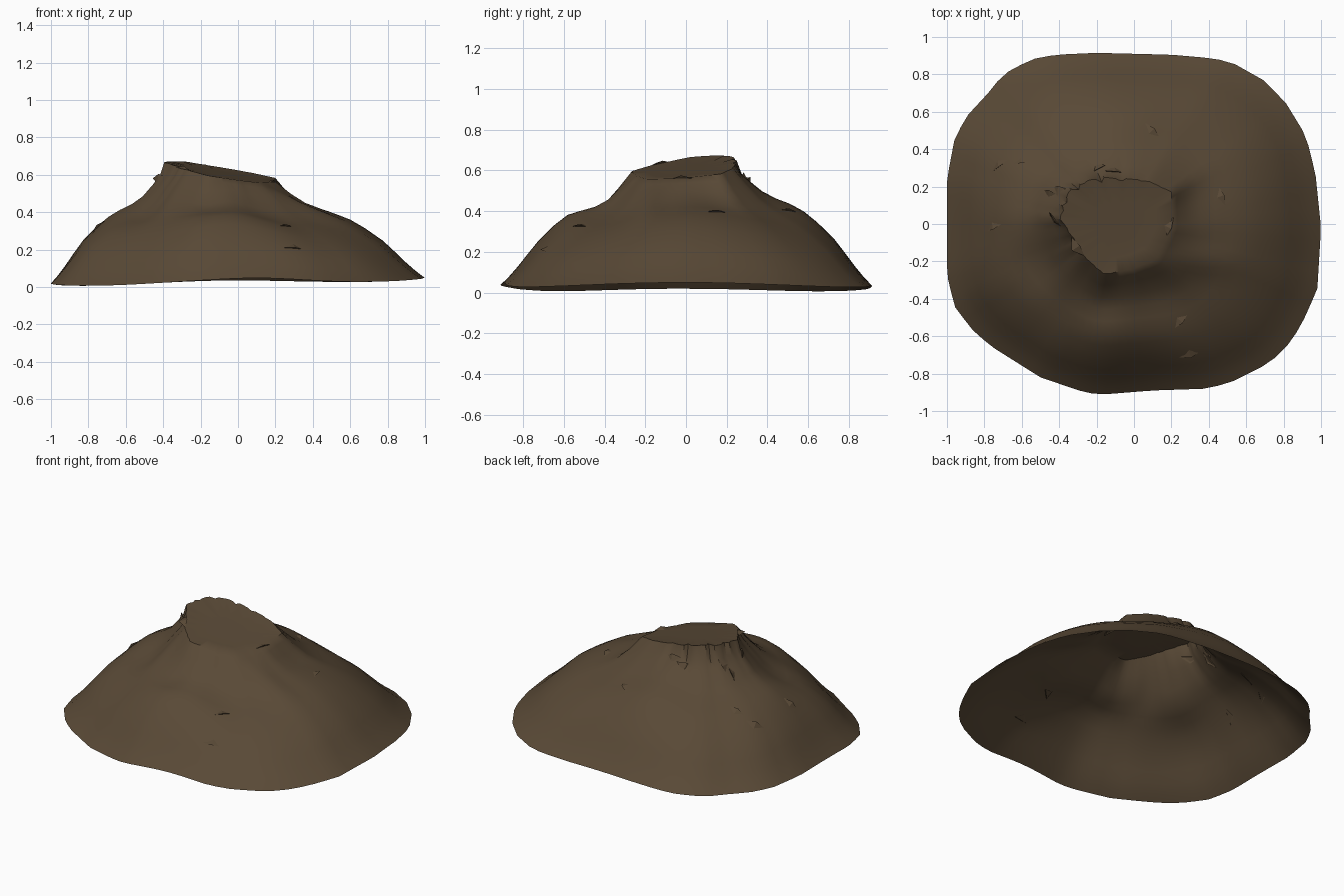
import bpy, bmesh, math, random
from mathutils import Vector

if "Cube" in bpy.data.objects:
    bpy.data.objects.remove(bpy.data.objects["Cube"])

random.seed(4)
C = Vector((-0.08, 0.0))          # centre of the flat summit
SEG = 80

earth = bpy.data.materials.new("brown earth")
earth.diffuse_color = (0.100, 0.067, 0.037, 1)
earth.use_nodes = True
earth.node_tree.nodes["Principled BSDF"].inputs["Base Color"].default_value = earth.diffuse_color

# Foot outline and summit rim, as seen from above
FOOT = [(1, -.02), (.97, .27), (.92, .47), (.81, .65), (.69, .77), (.53, .86), (.43, .885),
        (.2, .905), (-.2, .915), (-.42, .905), (-.55, .88), (-.7, .8), (-.78, .7), (-.9, .57),
        (-.96, .45), (-1, .24), (-1, -.27), (-.96, -.44), (-.87, -.56), (-.77, -.65), (-.5, -.82),
        (-.25, -.905), (-.15, -.91), (.1, -.89), (.4, -.88), (.53, -.84), (.73, -.74),
        (.82, -.65), (.89, -.55), (.98, -.35)]
RIM = [(.2, -.02), (.2, .17), (.08, .23), (-.1, .24), (-.27, .23), (-.36, .14), (-.385, .02),
       (-.32, -.09), (-.26, -.18), (-.16, -.27), (0, -.24), (.12, -.19)]
# Slope profile: share of the way down, share of the height
SLOPE = [(0, 1), (.04, .955), (.1, .89), (.2, .79), (.3, .72), (.4, .665), (.5, .605), (.6, .515),
         (.72, .385), (.8, .27), (.87, .165), (.94, .07), (1, 0)]


def hit(outline, a):
    """Point where a ray from C at angle a crosses the outline."""
    d = Vector((math.cos(a), math.sin(a)))
    for i in range(len(outline)):
        p = Vector(outline[i]) - C
        e = Vector(outline[(i + 1) % len(outline)]) - C - p
        den = d.x * e.y - d.y * e.x
        if abs(den) < 1e-9:
            continue
        t = (p.x * e.y - p.y * e.x) / den
        u = (p.x * d.y - p.y * d.x) / den
        if t > 0 and -1e-6 <= u <= 1.000001:
            return C + d * t
    return C


def summit(p):
    """Summit plane, highest at the back left."""
    return min(.672, .66 - .17 * (p.x + .3) + .11 * (p.y - .1))


def bump(p, x, y, rx, ry, h):
    return h * math.exp(-((p.x - x) / rx) ** 2 - ((p.y - y) / ry) ** 2)


def relief(p):
    """Spurs and gullies on the flanks."""
    return (bump(p, .33, -.2, .2, .07, .03) + bump(p, .3, .12, .08, .13, -.025)
            + bump(p, -.16, -.42, .1, .1, -.03) + bump(p, -.36, -.3, .06, .12, .02)
            + bump(p, -.52, -.2, .16, .14, -.04) + bump(p, -.65, .05, .22, .25, -.035)
            + bump(p, .1, -.38, .12, .09, -.015) + bump(p, 0, -.6, .3, .1, .015))


def cliff(a):
    """How steep the broken back left side is, 0 to 1."""
    return max(0, math.cos((a - math.radians(140)) * 1.1)) if 1.0 < a < 3.9 else 0


# Mound: open shell of rings, summit to foot
bm = bmesh.new()
rings = []
angles = [2 * math.pi * i / SEG for i in range(SEG)]
for f in (.35, .7):
    ring = []
    for a in angles:
        p = C.lerp(hit(RIM, a), f)
        ring.append(bm.verts.new((p.x, p.y, summit(p) - .006)))
    rings.append(ring)
jag = [random.uniform(-1, 1) for _ in angles]
for s, h in SLOPE:
    ring = []
    for i, a in enumerate(angles):
        rim, foot = hit(RIM, a), hit(FOOT, a)
        p = rim.lerp(foot, s)
        corner = math.sin(2 * a) ** 2
        base = .036 + .014 * foot.x - .018 * corner
        base += bump(foot, .15, -.9, .3, .3, .014)
        top = summit(rim)
        z = base + (top - base) * (h - .095 * corner * math.sin(math.pi * s))
        k = cliff(a)
        if 0 < s < .4:
            z -= .05 * k * (1 - s / .4)
        if s < .25:                       # ragged cracks down the cliff
            p = p + (p - C).normalized() * jag[i] * .016 * (k + .15) * (1 - s / .25)
        z += relief(p) * min(1, s * 8)
        ring.append(bm.verts.new((p.x, p.y, max(0.005, z))))
    rings.append(ring)

cv = bm.verts.new((C.x, C.y, summit(C) - .006))
for i in range(SEG):
    j = (i + 1) % SEG
    bm.faces.new((cv, rings[0][i], rings[0][j]))
    for r, q in zip(rings, rings[1:]):
        bm.faces.new((r[i], q[i], q[j], r[j]))
bm.normal_update()
me = bpy.data.meshes.new("mound")
bm.to_mesh(me)
bm.free()
me.materials.append(earth)
mound = bpy.data.objects.new("mound", me)
bpy.context.collection.objects.link(mound)

bpy.context.view_layer.objects.active = mound
mound.select_set(True)
bpy.ops.object.shade_smooth_by_angle(angle=math.radians(42))

# Small rock flakes lying on the flanks: x, y, heading
bpy.context.view_layer.update()
bm = bmesh.new()
for x, y, ang in [(-.72, .31, .4), (-.6, .33, 0), (-.75, -.02, .3), (.3, -.7, .2), (.25, -.52, .8),
                  (.19, -.02, 1.2), (.1, .5, 2.3), (.47, .15, 1.9), (-.4, .19, 2.8), (-.2, .29, .2),
                  (-.45, .17, 2.9), (-.3, -.12, 2.2), (-.1, .28, .1), (-.42, .02, 2.4)]:
    ok, loc, nor, _ = mound.ray_cast((x, y, 2), (0, 0, -1))
    if not ok:
        continue
    t = Vector((math.cos(ang), math.sin(ang), 0))
    t = (t - nor * t.dot(nor)).normalized()
    b = nor.cross(t)
    pts = [loc - t * .06 - nor * .004, loc + t * .06 - nor * .004,
           loc + b * .04 - nor * .004, loc + nor * .014 - b * .01]
    v = [bm.verts.new(p) for p in pts]
    for f in ((0, 1, 3), (1, 2, 3), (2, 0, 3)):
        bm.faces.new([v[k] for k in f])
me = bpy.data.meshes.new("rock_flakes")
bm.to_mesh(me)
bm.free()
me.materials.append(earth)
bpy.context.collection.objects.link(bpy.data.objects.new("rock_flakes", me))
